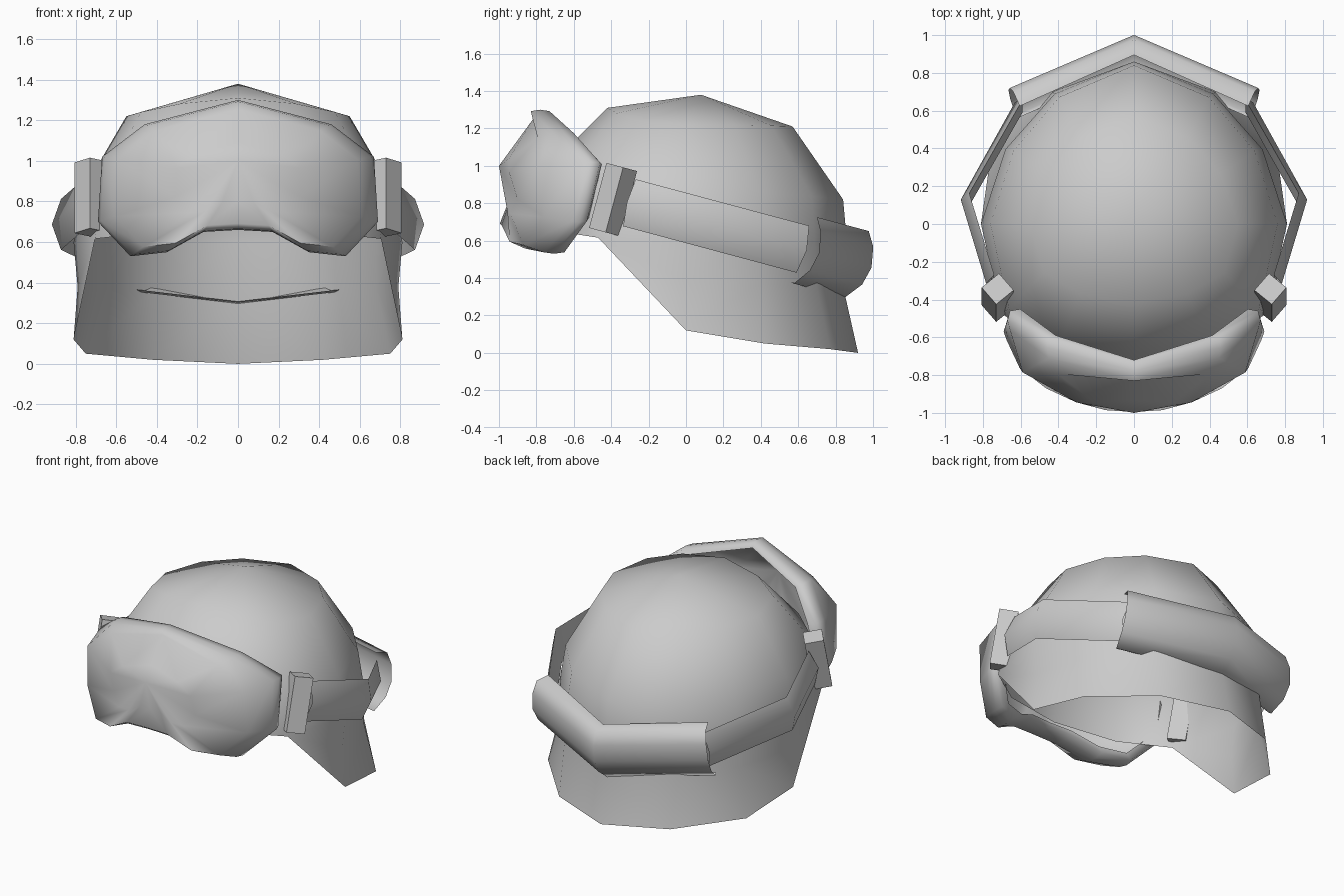
import bpy, bmesh, math
from mathutils import Matrix, Vector

if "Cube" in bpy.data.objects:
    bpy.data.objects.remove(bpy.data.objects["Cube"])

grey = bpy.data.materials.new("plain_grey")
grey.use_nodes = True
grey.diffuse_color = (0.6, 0.6, 0.6, 1)
grey.node_tree.nodes["Principled BSDF"].inputs["Base Color"].default_value = (0.6, 0.6, 0.6, 1)

TILT = Matrix.Rotation(math.radians(-15), 4, 'X')  # lean shared by strap, pad and clips


def finish(name, bm, angle):
    """Turn a left-half bmesh into a mirrored, shaded object."""
    bmesh.ops.recalc_face_normals(bm, faces=bm.faces)
    mesh = bpy.data.meshes.new(name)
    bm.to_mesh(mesh)
    bm.free()
    mesh.materials.append(grey)
    obj = bpy.data.objects.new(name, mesh)
    bpy.context.collection.objects.link(obj)
    bpy.ops.object.select_all(action='DESELECT')
    obj.select_set(True)
    bpy.context.view_layer.objects.active = obj
    bpy.ops.object.shade_smooth_by_angle(angle=math.radians(angle))
    mod = obj.modifiers.new("mirror", 'MIRROR')
    mod.use_clip = True


def bridge(bm, a, b, closed=False):
    n = len(a)
    for i in range(n if closed else n - 1):
        k = (i + 1) % n
        bm.faces.new((a[i], a[k], b[k], b[i]))


def ring(bm, points):
    return [bm.verts.new(p) for p in points]


# Helmet shell: rings from crown to brow, half of each from back to front
bm = bmesh.new()
shape = [(0, 1), (.52, .8), (.84, .46), (1, 0), (.87, -.61), (.52, -.88), (0, -1)]


def shell_ring(rx, back, front, z_back, z_side, z_front):
    pts = []
    for sx, sy in shape:
        y = sy * back if sy > 0 else -sy * front
        z = z_side + abs(sy) ** 3 * ((z_back if sy > 0 else z_front) - z_side)
        pts.append((sx * rx, y, z))
    return ring(bm, pts)


crown = bm.verts.new((0, .08, 1.38))
upper = shell_ring(.55, .57, -.42, 1.21, 1.22, 1.31)
middle = shell_ring(.76, .84, -.74, .82, .86, .99)
brow = shell_ring(.81, .86, -.77, .6, .6, .67)
for a, b in zip(upper, upper[1:]):
    bm.faces.new((crown, a, b))
bridge(bm, upper, middle)
bridge(bm, middle, brow)

# Neck guard: pinched crease, then a flared lower edge
crease = ring(bm, [(0, .85, .31), (.43, .7, .35), (.68, .39, .37), (.79, 0, .38)])
hem = ring(bm, [(0, .92, 0), (.42, .77, .02), (.75, .42, .05), (.81, 0, .12)])
bridge(bm, brow[:4], crease)
bridge(bm, crease, hem)
bm.faces.new((brow[3], crease[3], brow[4]))
bm.faces.new((crease[3], hem[3], brow[4]))
finish("helmet_shell", bm, 70)

# Goggles: outline as x, z, back y, front y, then a bulging lens
bm = bmesh.new()
outline = [(0, 1.3, -.73, -.83), (.46, 1.18, -.6, -.71), (.67, 1.02, -.46, -.56),
           (.69, .7, -.53, -.61), (.53, .53, -.65, -.76), (.35, .55, -.72, -.86),
           (.17, .65, -.80, -.95), (0, .66, -.82, -.96)]
MID = .92


def lens_loop(scale):
    pts = []
    for x, z, _, _ in outline:
        x, z = x * scale, MID + (z - MID) * scale
        dent = .05 * max(0, 1 - abs(z - .8) / .12)
        pts.append((x, -1 + .6 * x * x + .73 * max(0, z - 1) + dent, z))
    return ring(bm, pts)


loops = [
    ring(bm, [(x * .9, b + .01, MID + (z - MID) * .9) for x, z, b, f in outline]),
    ring(bm, [(x * .98, b, MID + (z - MID) * .98) for x, z, b, f in outline]),
    ring(bm, [(x, (b + f) / 2, z) for x, z, b, f in outline]),
    ring(bm, [(x * .98, f, MID + (z - MID) * .98) for x, z, b, f in outline]),
    lens_loop(.88), lens_loop(.45)]
for a, b in zip(loops, loops[1:]):
    bridge(bm, a, b)
peak = bm.verts.new((0, -1, 1))
for a, b in zip(loops[-1], loops[-1][1:]):
    bm.faces.new((peak, a, b))
finish("goggles", bm, 75)


def sweep(name, path, section, angle, closed):
    """Sweep a section of (out, up) points along (x, y, normal) stations, then tilt it."""
    bm = bmesh.new()
    rings = []
    for x, y, nx, ny in path:
        rings.append(ring(bm, [TILT @ Vector((x + nx * o, y + ny * o, .697 + up))
                               for o, up in section]))
    for a, b in zip(rings, rings[1:]):
        bridge(bm, a, b, closed)
    finish(name, bm, angle)


# Elastic side straps, ridged along the middle
sweep("side_straps", [(.74, -.5, .95, -.3), (.872, -.053, 1, 0), (.59, .46, .88, .48)],
      [(0, -.13), (.045, 0), (0, .13)], 60, True)

# Padded band at the back of the head, an open channel with turned-in edges
sweep("back_pad", [(0, .69, 0, 1), (.605, .41, .4, .92)],
      [(0, .185), (.085, .185), (.13, .11), (.15, 0), (.125, -.1), (.055, -.19), (.035, -.185)],
      85, False)

# Strap clips beside the goggles
bm = bmesh.new()
place = (Matrix.Translation((.722, -.39, .82)) @ TILT
         @ Matrix.Rotation(math.radians(-40), 4, 'Z') @ Matrix.Diagonal((.12, .12, .36, 1)))
bmesh.ops.create_cube(bm, size=1, matrix=place)
finish("strap_clips", bm, 30)
